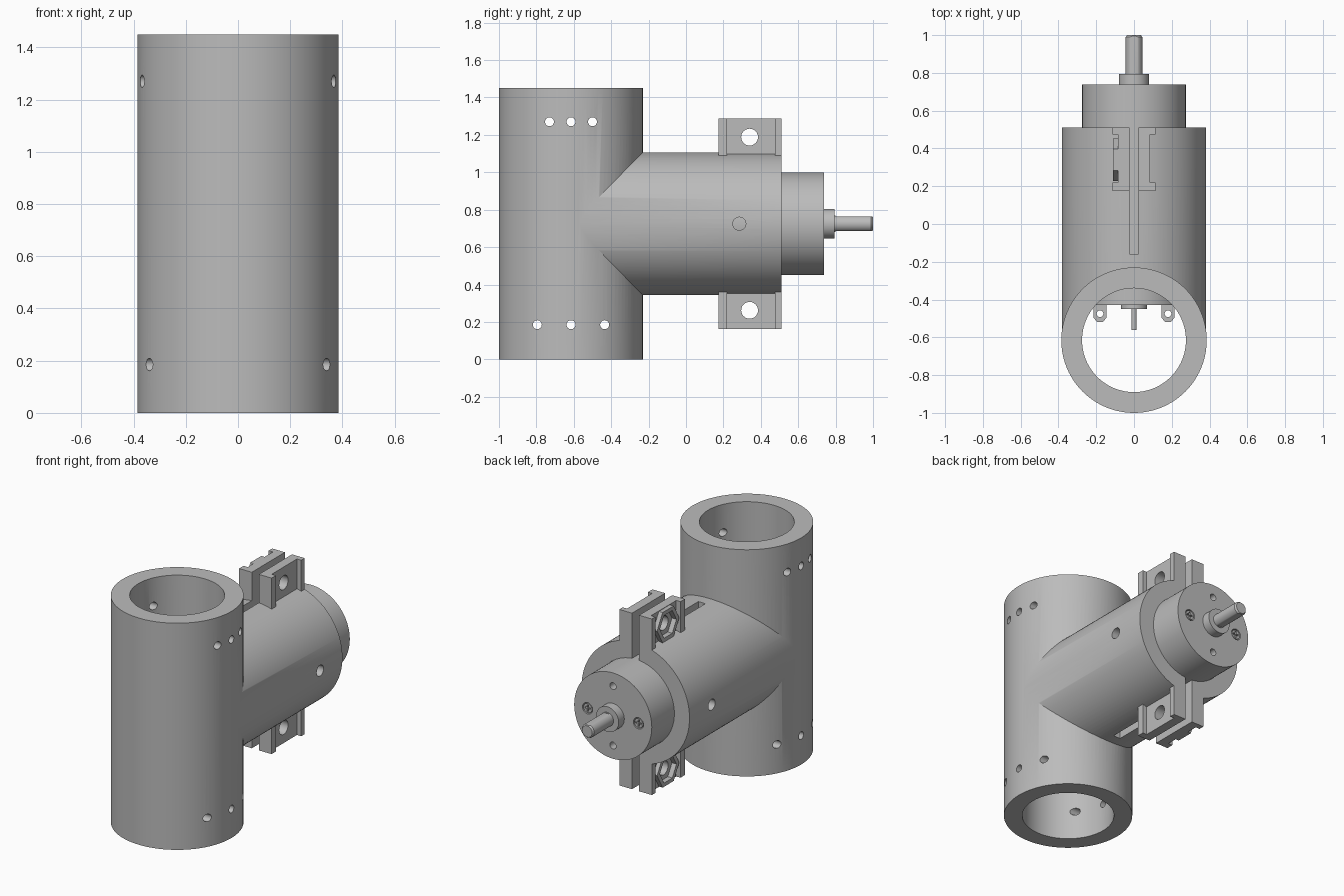
import bpy, bmesh, math

cube = bpy.data.objects.get("Cube")
if cube:
    bpy.data.objects.remove(cube, do_unlink=True)

grey = bpy.data.materials.new("plain_grey")
grey.use_nodes = True
grey.diffuse_color = (0.5, 0.5, 0.5, 1)
grey.node_tree.nodes["Principled BSDF"].inputs["Base Color"].default_value = (0.5, 0.5, 0.5, 1)

TUBE_Y, AXIS_Z, HEIGHT = -0.615, 0.725, 1.45
BORE, CLAMP_Y = 0.275, 0.34


def finish(name, bm):
    bmesh.ops.recalc_face_normals(bm, faces=bm.faces)
    mesh = bpy.data.meshes.new(name)
    bm.to_mesh(mesh)
    bm.free()
    mesh.materials.append(grey)
    obj = bpy.data.objects.new(name, mesh)
    bpy.context.collection.objects.link(obj)
    return obj


def prism(name, points, axis, start, end):
    """Extrude a 2D outline along an axis; the outline uses the other two axes in order."""
    place = {"x": lambda a, b, t: (t, a, b),
             "y": lambda a, b, t: (a, t, b),
             "z": lambda a, b, t: (a, b, t)}[axis]
    bm = bmesh.new()
    low = [bm.verts.new(place(a, b, start)) for a, b in points]
    high = [bm.verts.new(place(a, b, end)) for a, b in points]
    bm.faces.new(low)
    bm.faces.new(high)
    for i in range(len(low)):
        j = (i + 1) % len(low)
        bm.faces.new((low[i], low[j], high[j], high[i]))
    return finish(name, bm)


def ring(a, b, r, sides=24):
    return [(a + r * math.cos(math.tau * i / sides), b + r * math.sin(math.tau * i / sides))
            for i in range(sides)]


def rect(a0, a1, b0, b1):
    return [(a0, b0), (a1, b0), (a1, b1), (a0, b1)]


def lathe(name, profile, sides=96):
    """Turn a (radius, y) profile around the motor axis."""
    bm = bmesh.new()
    verts = [bm.verts.new((r, y, AXIS_Z)) for r, y in profile]
    edges = [bm.edges.new(pair) for pair in zip(verts, verts[1:])]
    bmesh.ops.spin(bm, geom=verts + edges, cent=(0, 0, AXIS_Z), axis=(0, 1, 0),
                   angle=math.tau, steps=sides, use_duplicate=False)
    bmesh.ops.remove_doubles(bm, verts=bm.verts, dist=0.0001)
    return finish(name, bm)


def combine(target, parts, operation):
    bpy.context.view_layer.objects.active = target
    for part in parts:
        mod = target.modifiers.new("combine", "BOOLEAN")
        mod.operation, mod.solver, mod.object = operation, "EXACT", part
        bpy.ops.object.modifier_apply(modifier=mod.name)
        bpy.data.objects.remove(part, do_unlink=True)


# T-shaped housing: upright tube, side tube and clamp ears
housing = prism("housing", ring(0, TUBE_Y, 0.385, 96), "z", 0, HEIGHT)
solids = [prism("side_tube", ring(0, AXIS_Z, 0.382, 96), "y", TUBE_Y, 0.51)]
ear_outline = [(0.01, 0.175), (0.115, 0.175), (0.115, 0.22), (0.085, 0.22),
               (0.085, 0.475), (0.115, 0.475), (0.115, 0.51), (0.01, 0.51)]
cutters = [prism("upright_bore", ring(0, TUBE_Y, BORE, 96), "z", -0.1, 1.6),
           prism("side_bore", ring(0, AXIS_Z, BORE, 96), "y", TUBE_Y, 0.6),
           prism("slot", rect(-0.025, 0.025, -0.16, 0.6), "z", 0.1, 1.4),
           prism("side_hole", ring(0.285, AXIS_Z, 0.035), "x", -0.6, 0.6)]
for end in (-1, 1):
    ear_z = AXIS_Z + end * 0.463
    for side in (-1, 1):
        outline = [(side * x, y) for x, y in ear_outline]
        solids.append(prism("ear", outline, "z", AXIS_Z + end * 0.33, AXIS_Z + end * 0.563))
    # Nut pocket on the right ears, bolt hole through both ears
    solids.append(prism("nut_wall", ring(CLAMP_Y, ear_z, 0.112, 6), "x", -0.112, -0.05))
    cutters.append(prism("nut_pocket", ring(CLAMP_Y, ear_z, 0.084, 6), "x", -0.2, -0.08))
    cutters.append(prism("bolt_hole", ring(CLAMP_Y, ear_z, 0.045), "x", -0.3, 0.3))
# Rows of pin holes across the upright tube
for z, gap in ((1.27, 0.115), (0.185, 0.18)):
    for step in (-1, 0, 1):
        cutters.append(prism("pin_hole", ring(TUBE_Y + step * gap, z, 0.024), "x", -0.6, 0.6))
combine(housing, solids, "UNION")
combine(housing, cutters, "DIFFERENCE")

# Motor with rear boss, rear pin and front boss
motor = lathe("motor", [(0, -0.56), (0.014, -0.56), (0.014, -0.45), (0.07, -0.45),
                        (0.07, -0.43), (0.27, -0.43), (0.27, 0.27), (0.2745, 0.27),
                        (0.2745, 0.738), (0.08, 0.738), (0.08, 0.795), (0, 0.795)])
sockets = []
screws = []
for side in (-1, 1):
    sockets.append(prism("mount_hole", ring(0, AXIS_Z + side * 0.19, 0.022), "y", 0.66, 0.8))
    x = side * 0.18
    sockets.append(prism("screw_socket", ring(x, AXIS_Z, 0.036), "y", 0.715, 0.8))
    # Cross-head screw in its socket
    screw = prism("face_screw", ring(x, AXIS_Z, 0.03), "y", 0.71, 0.736)
    combine(screw, [
        prism("cross_a", rect(x - 0.021, x + 0.021, AXIS_Z - 0.005, AXIS_Z + 0.005), "y", 0.72, 0.8),
        prism("cross_b", rect(x - 0.005, x + 0.005, AXIS_Z - 0.021, AXIS_Z + 0.021), "y", 0.72, 0.8),
    ], "DIFFERENCE")
    screws.append(screw)
    # Rear terminal tab with an eyelet
    w = 0.035
    tab = prism("terminal", [(x - w, -0.42), (x - w, -0.495), (x - 0.015, -0.52),
                             (x + 0.015, -0.52), (x + w, -0.495), (x + w, -0.42)],
                "z", AXIS_Z - 0.01, AXIS_Z + 0.01)
    combine(tab, [prism("eyelet", ring(x, -0.475, 0.018), "z", 0.6, 0.9)], "DIFFERENCE")
    screws.append(tab)
combine(motor, sockets, "DIFFERENCE")

# Output shaft with flats and a bevelled tip
shaft = lathe("output_shaft", [(0, 0.78), (0.044, 0.78), (0.044, 0.99), (0.036, 1.0), (0, 1.0)], 32)
combine(shaft, [prism("flat", rect(-0.1, 0.1, AXIS_Z + s * 0.039, AXIS_Z + s * 0.1), "y", 0.8, 1.1)
                for s in (-1, 1)], "DIFFERENCE")

# Smooth round walls, crisp edges
bpy.ops.object.select_all(action="DESELECT")
for obj in [housing, motor, shaft] + screws:
    obj.select_set(True)
bpy.context.view_layer.objects.active = housing
bpy.ops.object.shade_smooth_by_angle(angle=math.radians(30))
